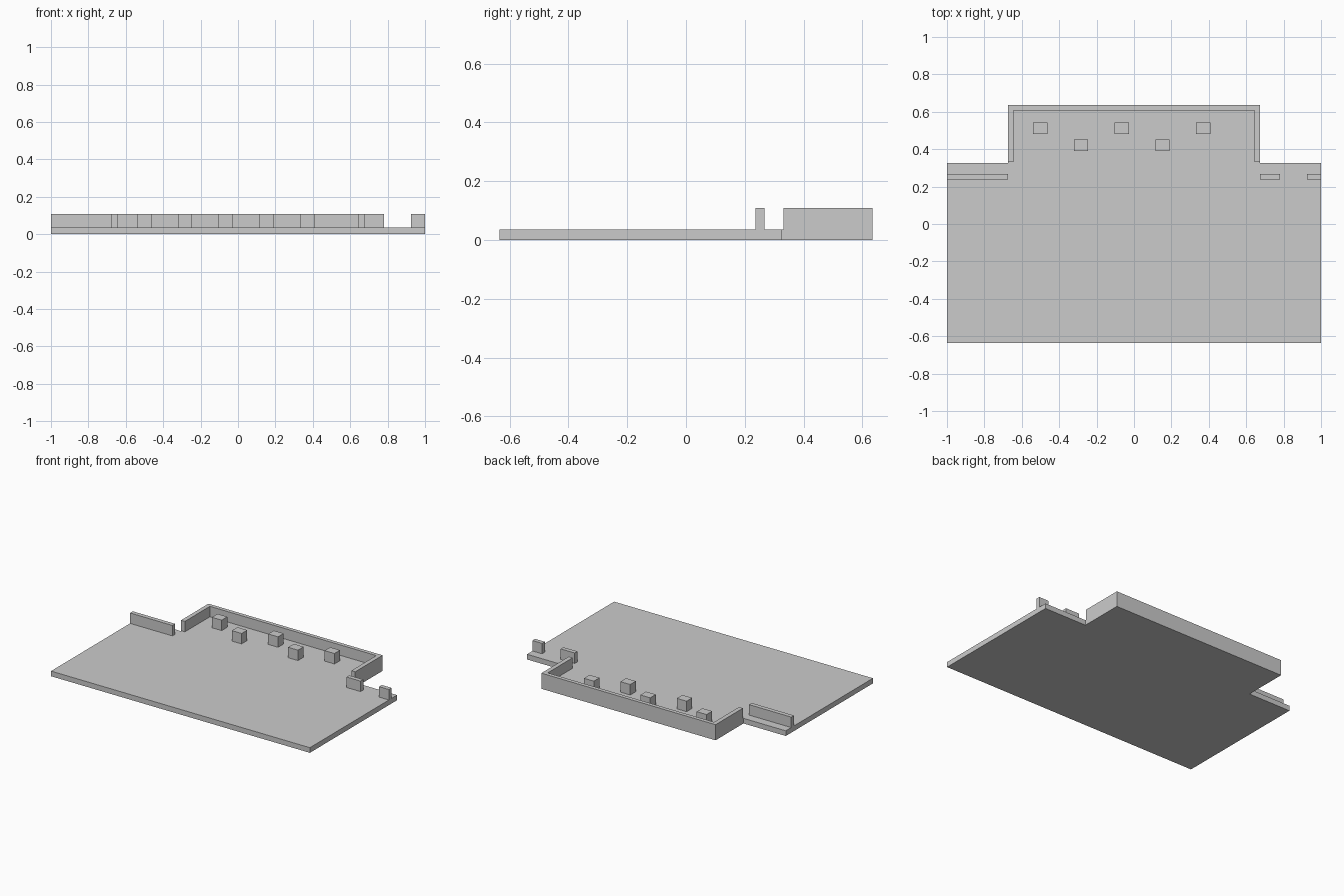
import bpy
import bmesh

default = bpy.data.objects.get("Cube")
if default:
    bpy.data.objects.remove(default, do_unlink=True)

# Single plain grey
grey = bpy.data.materials.new("light_grey")
grey.use_nodes = True
colour = (0.6, 0.6, 0.6, 1)
grey.diffuse_color = colour
grey.node_tree.nodes["Principled BSDF"].inputs["Base Color"].default_value = colour

FLOOR_TOP, WALL_TOP = 0.036, 0.109
SIDE, BACK = 1.0, 0.635          # outer extents
STEP = 0.327                     # back edge of the wide floor
BAY, BAY_IN = 0.673, 0.643       # bay wall, outer and inner half width
WALL_START, BACK_IN = 0.332, 0.608


def extrude(name, outline, z0, z1):
    """Prism from a counter-clockwise outline."""
    bm = bmesh.new()
    base = bm.faces.new([bm.verts.new((x, y, z0)) for x, y in outline])
    top = bmesh.ops.extrude_face_region(bm, geom=[base])["geom"]
    verts = [v for v in top if isinstance(v, bmesh.types.BMVert)]
    bmesh.ops.translate(bm, verts=verts, vec=(0, 0, z1 - z0))
    bmesh.ops.recalc_face_normals(bm, faces=bm.faces)
    mesh = bpy.data.meshes.new(name)
    bm.to_mesh(mesh)
    bm.free()
    mesh.materials.append(grey)
    obj = bpy.data.objects.new(name, mesh)
    bpy.context.collection.objects.link(obj)
    return obj


def box(name, x0, x1, y0, y1):
    """Upright piece standing on the floor."""
    return extrude(name, [(x0, y0), (x1, y0), (x1, y1), (x0, y1)], FLOOR_TOP, WALL_TOP)


def mirrored(half):
    """Close an outline by repeating its right half on the other side."""
    return half + [(-x, y) for x, y in reversed(half)]


# Floor slab with the narrower bay at the back
extrude("floor", mirrored([(SIDE, -BACK), (SIDE, STEP), (BAY, STEP), (BAY, BACK)]),
        0, FLOOR_TOP)

# U-shaped wall around the bay
extrude("bay_wall", mirrored([(BAY_IN, BACK_IN), (BAY_IN, WALL_START),
                              (BAY, WALL_START), (BAY, BACK)]),
        FLOOR_TOP, WALL_TOP)

# Low walls beside the bay, with a doorway on the left
for name, x0, x1 in (("right_wall", -SIDE, -BAY),
                     ("left_inner_wall", BAY, 0.781),
                     ("left_outer_wall", 0.925, SIDE)):
    box(name, x0, x1, 0.237, 0.267)

# Two staggered rows of blocks
for i in range(5):
    x = -0.501 + i * 0.2178
    y = 0.421 if i % 2 else 0.512
    box(f"block_{i + 1}", x - 0.038, x + 0.038, y - 0.031, y + 0.031)
